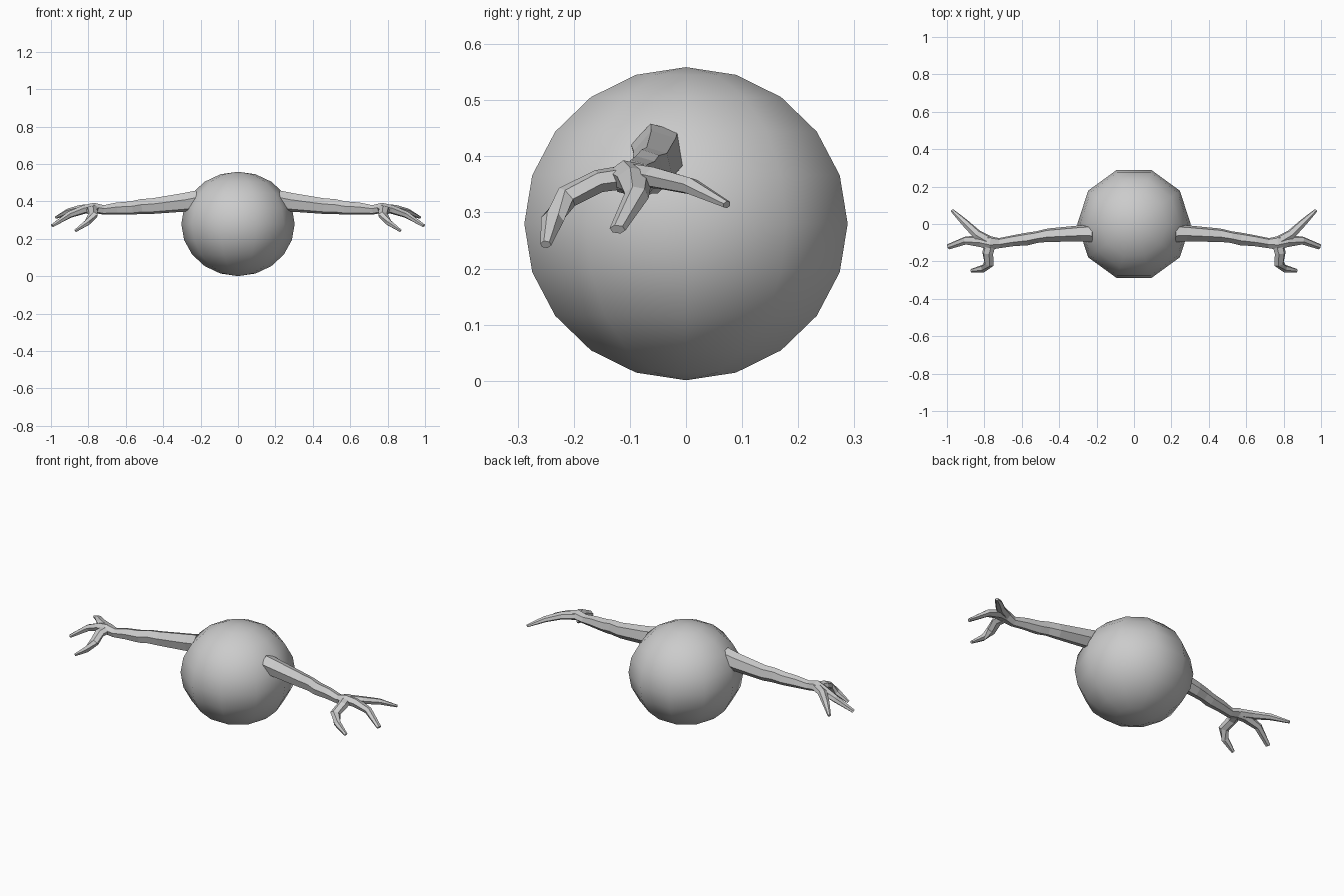
import bpy, bmesh, math
from mathutils import Vector

if "Cube" in bpy.data.objects:
    bpy.data.objects.remove(bpy.data.objects["Cube"])

SIDES = 6


def limb(name, rings):
    """Faceted tube through (x, y, z, half width, half height) rings, mirrored across x."""
    bm = bmesh.new()
    pts = [Vector(r[:3]) for r in rings]
    loops = []
    for i, (x, y, z, w, h) in enumerate(rings):
        t = (pts[min(i + 1, len(pts) - 1)] - pts[max(i - 1, 0)]).normalized()
        side = t.cross(Vector((0, 0, 1))).normalized()
        up = side.cross(t)
        loop = []
        for k in range(SIDES):
            a = math.tau * k / SIDES + math.radians(15)
            loop.append(bm.verts.new(pts[i] + side * w * math.cos(a) + up * h * math.sin(a)))
        loops.append(loop)
    for a, b in zip(loops, loops[1:]):
        for k in range(SIDES):
            n = (k + 1) % SIDES
            bm.faces.new((a[k], a[n], b[n], b[k]))
    bm.faces.new(loops[0])
    bm.faces.new(loops[-1])
    bmesh.ops.recalc_face_normals(bm, faces=bm.faces)
    mesh = bpy.data.meshes.new(name)
    bm.to_mesh(mesh)
    bm.free()
    ob = bpy.data.objects.new(name, mesh)
    bpy.context.collection.objects.link(ob)
    mirror = ob.modifiers.new("mirror", 'MIRROR')
    mirror.use_clip = False
    mirror.use_mirror_merge = False
    return ob


# Round body: smooth ten-sided ball with a vertex on the x axis
bm = bmesh.new()
bmesh.ops.create_uvsphere(bm, u_segments=10, v_segments=10, radius=1)
turn = math.atan2(*[max(bm.verts, key=lambda v: v.co.xy.length).co[i] for i in (1, 0)])
for v in bm.verts:
    x, y, z = v.co
    c, s = math.cos(-turn), math.sin(-turn)
    v.co = ((x * c - y * s) * 0.303, (x * s + y * c) * 0.303, z * 0.279 + 0.28)
for f in bm.faces:
    f.smooth = True
mesh = bpy.data.meshes.new("body")
bm.to_mesh(mesh)
bm.free()
bpy.context.collection.objects.link(bpy.data.objects.new("body", mesh))

# Arm: shoulder, elbow bulge, wrist and palm, running on into the middle finger
limb("arm", [
    (0.215, -0.050, 0.408, 0.050, 0.053),
    (0.280, -0.050, 0.396, 0.045, 0.052),
    (0.460, -0.060, 0.375, 0.037, 0.043),
    (0.520, -0.070, 0.373, 0.032, 0.041),
    (0.570, -0.080, 0.365, 0.035, 0.037),
    (0.650, -0.090, 0.362, 0.030, 0.033),
    (0.720, -0.102, 0.355, 0.028, 0.026),
    (0.770, -0.102, 0.366, 0.038, 0.028),
    (0.820, -0.092, 0.358, 0.032, 0.024),
    (0.900, -0.088, 0.330, 0.022, 0.019),
    (0.993, -0.122, 0.270, 0.015, 0.009),
])

# Rear finger, sweeping outwards and back
limb("rear_finger", [
    (0.770, -0.095, 0.366, 0.030, 0.022),
    (0.840, -0.055, 0.362, 0.026, 0.020),
    (0.905, 0.008, 0.347, 0.020, 0.016),
    (0.973, 0.073, 0.314, 0.009, 0.007),
])

# Thumb, bending forward and then outwards
limb("thumb", [
    (0.765, -0.095, 0.365, 0.032, 0.022),
    (0.782, -0.155, 0.356, 0.030, 0.021),
    (0.775, -0.212, 0.328, 0.028, 0.021),
    (0.805, -0.238, 0.288, 0.021, 0.018),
    (0.870, -0.250, 0.243, 0.010, 0.008),
])
